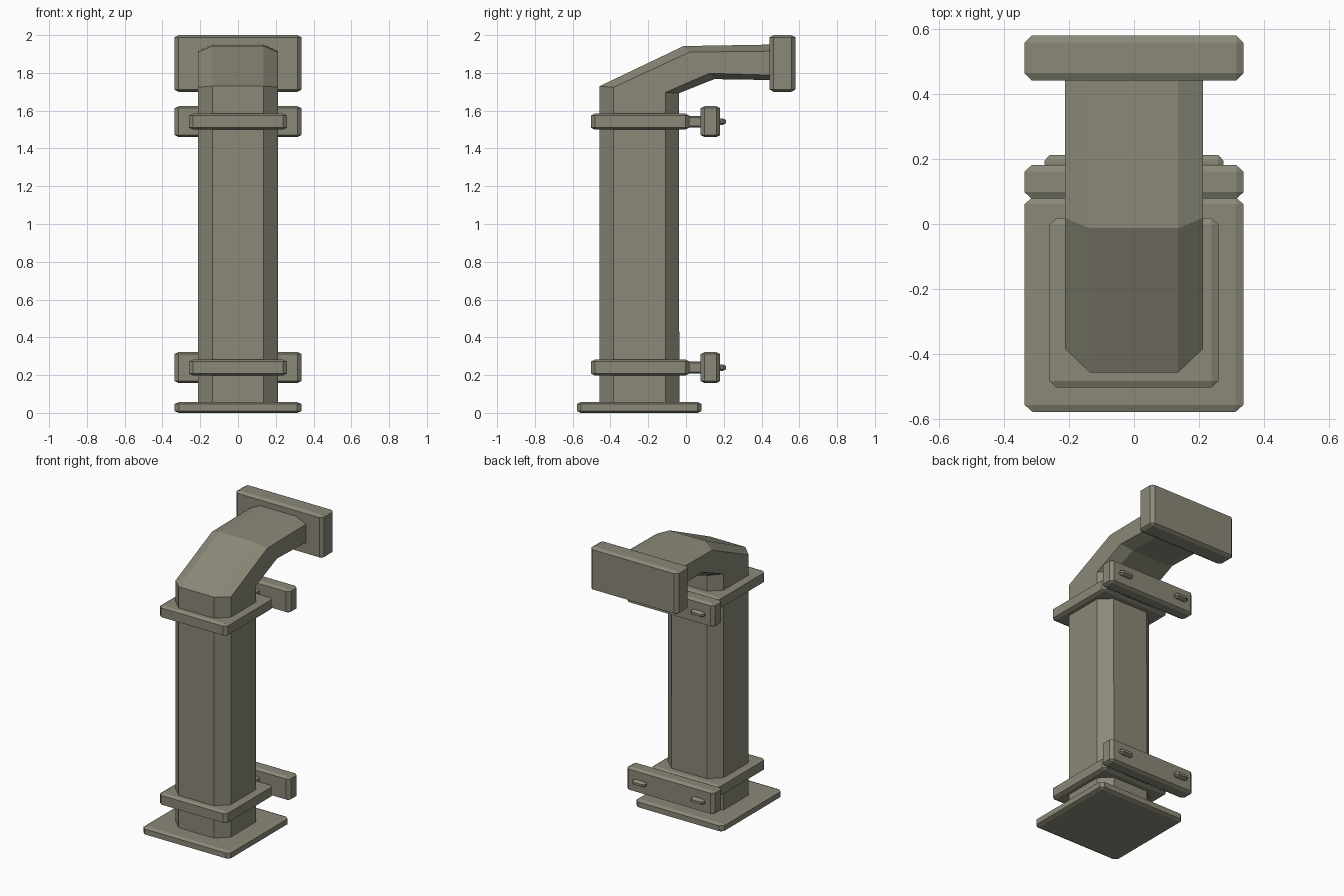
import bpy
import bmesh

cube = bpy.data.objects.get("Cube")
if cube:
    bpy.data.objects.remove(cube, do_unlink=True)

# Single flat colour
olive = bpy.data.materials.new("olive_grey")
olive.use_nodes = True
COLOUR = (0.26, 0.25, 0.19, 1)
olive.diffuse_color = COLOUR
olive.node_tree.nodes["Principled BSDF"].inputs["Base Color"].default_value = COLOUR


def finish(name, bm):
    bmesh.ops.recalc_face_normals(bm, faces=bm.faces)
    mesh = bpy.data.meshes.new(name)
    bm.to_mesh(mesh)
    bm.free()
    mesh.materials.append(olive)
    obj = bpy.data.objects.new(name, mesh)
    bpy.context.scene.collection.objects.link(obj)
    return obj


def chamfered_box(name, low, high, chamfer):
    """Box between two corners, with its own chamfer width along each axis."""
    bm = bmesh.new()
    bmesh.ops.create_cube(bm, size=1)
    size = [h - l for l, h in zip(low, high)]
    bmesh.ops.scale(bm, vec=[s / c for s, c in zip(size, chamfer)], verts=bm.verts)
    bmesh.ops.bevel(bm, geom=bm.edges[:], offset=1, segments=1,
                    affect='EDGES', clamp_overlap=False)
    bmesh.ops.scale(bm, vec=chamfer, verts=bm.verts)
    bmesh.ops.translate(bm, vec=[(l + h) / 2 for l, h in zip(low, high)], verts=bm.verts)
    return finish(name, bm)


# Octagonal pipe: each ring lists outer flat, outer side, inner side, inner flat (y, z)
rings = [
    [(-0.457, 0.02), (-0.383, 0.02), (-0.108, 0.02), (-0.035, 0.02)],
    [(-0.457, 1.73), (-0.383, 1.724), (-0.108, 1.697), (-0.038, 1.692)],
    [(-0.013, 1.942), (0.019, 1.91), (0.124, 1.798), (0.15, 1.767)],
    [(0.46, 1.95), (0.46, 1.915), (0.46, 1.788), (0.46, 1.762)],
]
half_widths = [0.136, 0.213, 0.213, 0.136]
bm = bmesh.new()
loops = []
for ring in rings:
    right = [bm.verts.new((-w, y, z)) for w, (y, z) in zip(half_widths, ring)]
    left = [bm.verts.new((w, y, z)) for w, (y, z) in zip(half_widths, ring)]
    loops.append(right + left[::-1])
for a, b in zip(loops, loops[1:]):
    for i in range(len(a)):
        j = (i + 1) % len(a)
        bm.faces.new((a[i], a[j], b[j], b[i]))
bm.faces.new(loops[0])
bm.faces.new(loops[-1])
finish("bent_pipe", bm)

# Foot plate and end flange
W = 0.337
chamfered_box("base_plate", (-W, -0.578, 0), (W, 0.083, 0.057), (0.025, 0.022, 0.01))
chamfered_box("end_flange", (-W, 0.442, 1.70), (W, 0.58, 2.0), (0.022, 0.022, 0.012))

# Two wall clamps: collar, spacer, wall bar and a pair of bolts
for label, z in (("lower", 0.24), ("upper", 1.542)):
    chamfered_box(label + "_collar", (-0.26, -0.503, z - 0.042), (0.26, 0.018, z + 0.042),
                  (0.022, 0.02, 0.01))
    chamfered_box(label + "_spacer", (-0.11, -0.02, z - 0.031), (0.11, 0.1, z + 0.031),
                  (0.02, 0.015, 0.008))
    chamfered_box(label + "_wall_bar", (-W, 0.078, z - 0.082), (W, 0.181, z + 0.082),
                  (0.022, 0.02, 0.011))
    for side, x in (("right", -0.225), ("left", 0.225)):
        chamfered_box(label + "_bolt_" + side, (x - 0.05, 0.165, z - 0.017),
                      (x + 0.05, 0.213, z + 0.017), (0.016, 0.018, 0.009))
